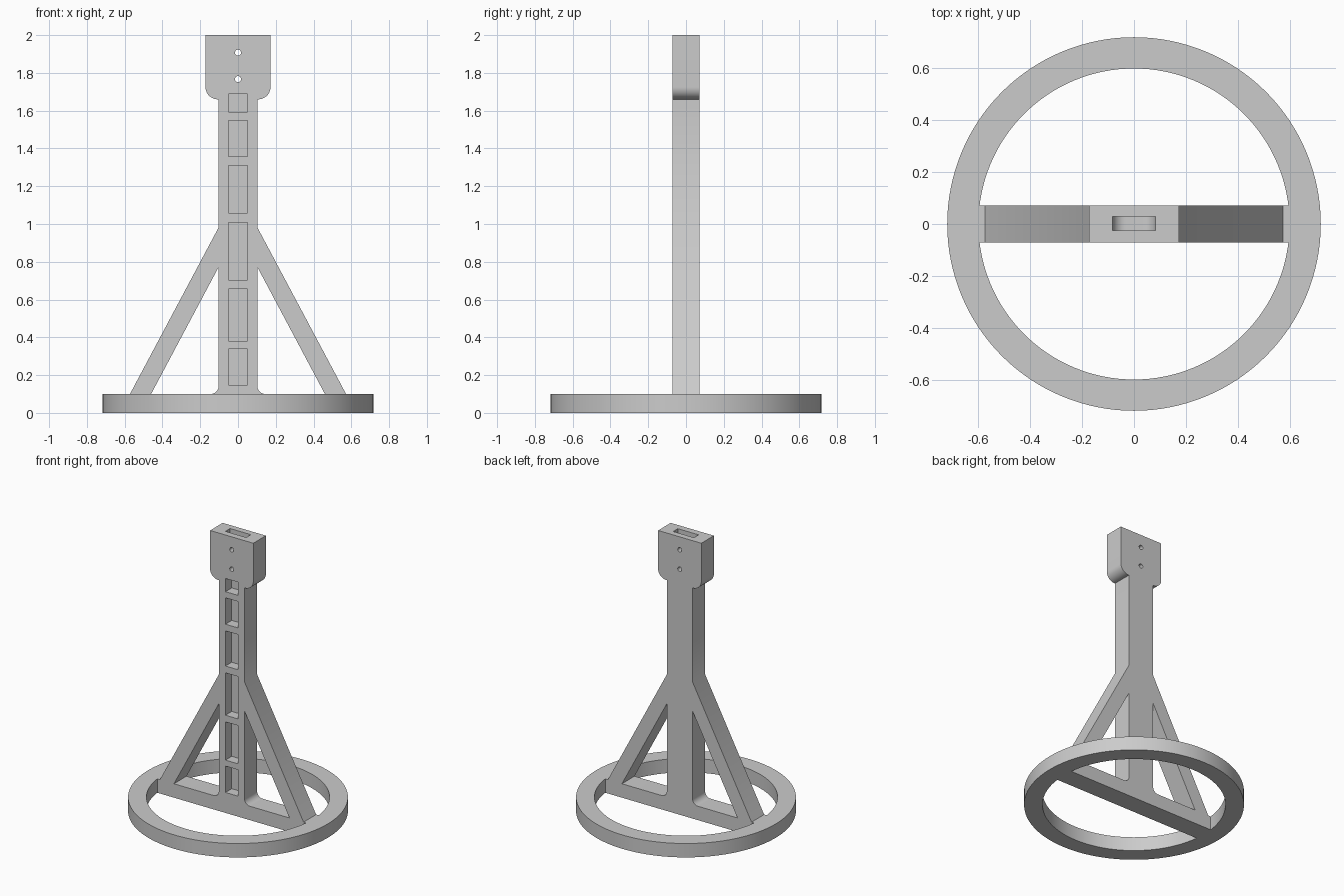
import bpy, bmesh
from math import sin, cos, pi, radians

if "Cube" in bpy.data.objects:
    bpy.data.objects.remove(bpy.data.objects["Cube"])

HALF_DEPTH = 0.0715
COLUMN = 0.1025
HEAD = 0.172
BAR_TOP = 0.1

grey = bpy.data.materials.new("plain grey")
grey.use_nodes = True
grey.diffuse_color = (0.6, 0.6, 0.6, 1)
grey.node_tree.nodes["Principled BSDF"].inputs["Base Color"].default_value = (0.6, 0.6, 0.6, 1)


def arc(cx, cz, r, start, end, steps=14):
    angles = [radians(start + (end - start) * i / steps) for i in range(steps + 1)]
    return [(cx + r * cos(a), cz + r * sin(a)) for a in angles]


def mirrored(half):
    return half + [(-x, z) for x, z in reversed(half)]


def prism(name, outline, y0=-HALF_DEPTH, y1=HALF_DEPTH):
    """Extrude an outline in the x-z plane along y."""
    bm = bmesh.new()
    face = bm.faces.new([bm.verts.new((x, y0, z)) for x, z in outline])
    moved = bmesh.ops.extrude_face_region(bm, geom=[face])["geom"]
    verts = [v for v in moved if isinstance(v, bmesh.types.BMVert)]
    bmesh.ops.translate(bm, verts=verts, vec=(0, y1 - y0, 0))
    bmesh.ops.recalc_face_normals(bm, faces=bm.faces)
    mesh = bpy.data.meshes.new(name)
    bm.to_mesh(mesh)
    bm.free()
    mesh.materials.append(grey)
    obj = bpy.data.objects.new(name, mesh)
    bpy.context.collection.objects.link(obj)
    return obj


def cylinder(name, radius, z0, z1):
    bpy.ops.mesh.primitive_cylinder_add(vertices=128, radius=radius, depth=z1 - z0,
                                        location=(0, 0, (z0 + z1) / 2))
    obj = bpy.context.object
    obj.name = name
    obj.data.materials.append(grey)
    return obj


def combine(target, tool, operation="DIFFERENCE"):
    """Apply a boolean and discard the tool."""
    mod = target.modifiers.new("join", "BOOLEAN")
    mod.object, mod.operation, mod.solver = tool, operation, "EXACT"
    bpy.ops.object.select_all(action="DESELECT")
    bpy.context.view_layer.objects.active = target
    target.select_set(True)
    bpy.ops.object.modifier_apply(modifier=mod.name)
    bpy.data.objects.remove(tool)


# upright: cross bar, braces, column and rounded head in one outline
corner = 0.065
stand = prism("display_stand", mirrored(
    [(0.65, 0), (0.65, BAR_TOP), (0.572, BAR_TOP), (COLUMN, 0.982), (COLUMN, 1.66)]
    + arc(HEAD - corner, 1.66 + corner, corner, -90, 0) + [(HEAD, 2)]))

# triangular openings between braces and column, filleted at the foot
fillet = 0.042
opening = ([(0.46, BAR_TOP), (COLUMN, 0.772)]
           + arc(COLUMN + fillet, BAR_TOP + fillet, fillet, 180, 270))
for side in (1, -1):
    combine(stand, prism("opening_cutter", [(side * x, z) for x, z in opening], -0.2, 0.2))

# ring base merged with the cross bar
ring = cylinder("ring_base", 0.717, 0, BAR_TOP)
combine(ring, cylinder("ring_cutter", 0.597, -0.1, 0.2))
combine(stand, ring, "UNION")

# row of shallow pockets up the front of the column
pockets = [(0.147, 0.337), (0.38, 0.655), (0.703, 1.008),
           (1.057, 1.31), (1.358, 1.548), (1.592, 1.687)]
for low, high in pockets:
    combine(stand, prism("pocket_cutter",
                         mirrored([(0.05, low), (0.05, high)]), -0.2, 0))

# slot in the top of the head, rounded at its floor
slot = arc(0.0325, 1.77, 0.05, -90, 0) + [(0.0825, 2.1)]
combine(stand, prism("slot_cutter", mirrored(slot), -0.025, 0.028))

# screw holes through the head
for z in (1.767, 1.907):
    combine(stand, prism("hole_cutter", arc(0, z, 0.016, 0, 345, 23), -0.2, 0.2))

bpy.ops.object.select_all(action="DESELECT")
stand.select_set(True)
bpy.context.view_layer.objects.active = stand
bpy.ops.object.shade_smooth_by_angle(angle=radians(30))
